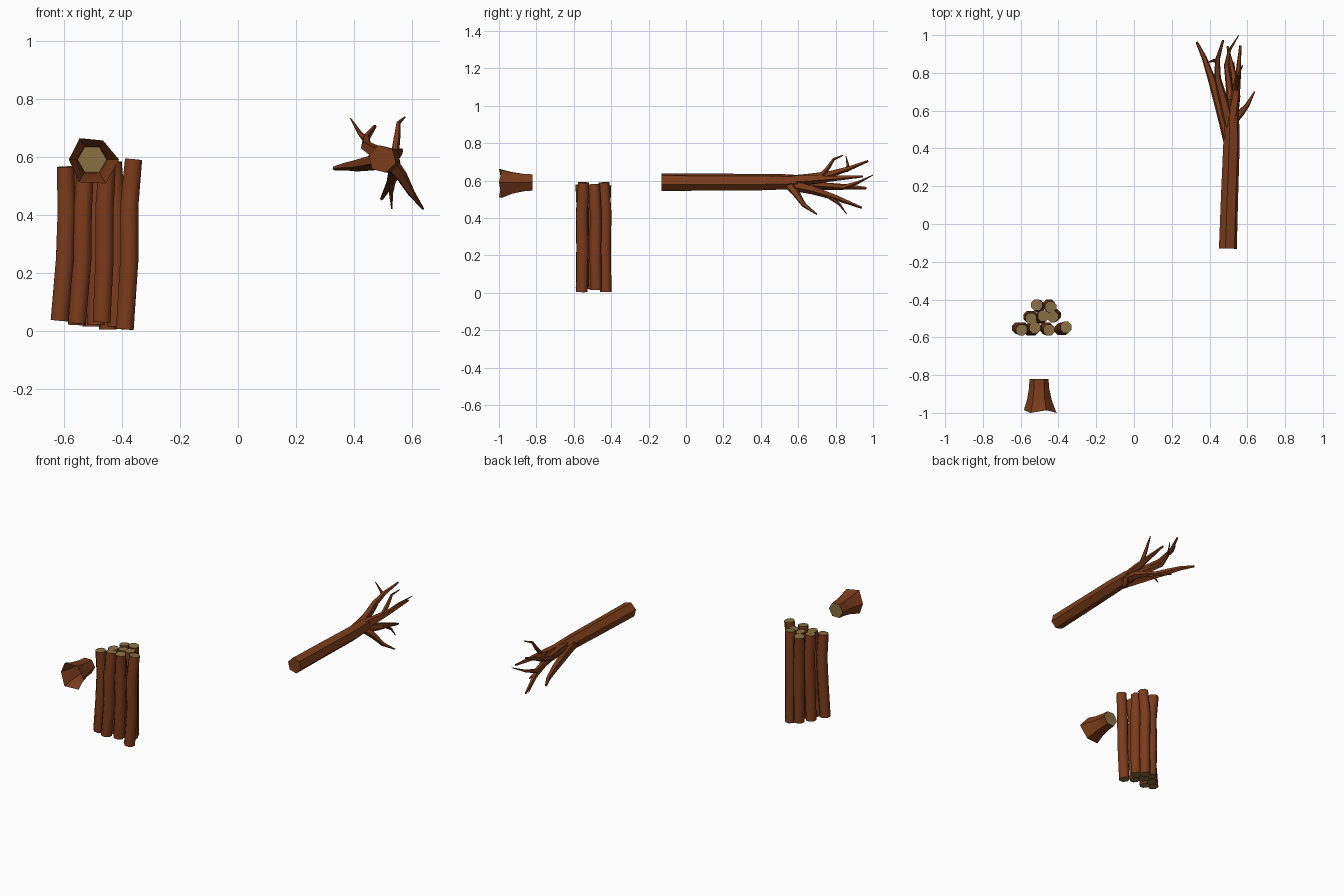
import bpy, bmesh, math
from mathutils import Vector


def material(name, color):
    m = bpy.data.materials.new(name)
    m.diffuse_color = color
    return m


BARK = material("bark", (0.2, 0.045, 0.011, 1))
WOOD = material("cut_wood", (0.25, 0.16, 0.055, 1))


def loft(name, rings, start=None, end=None, smooth=0):
    """Skin a list of point rings; start / end give the cap material index."""
    bm = bmesh.new()
    rows = [[bm.verts.new(p) for p in ring] for ring in rings]
    n = len(rows[0])
    for a, b in zip(rows, rows[1:]):
        for i in range(n):
            j = (i + 1) % n
            bm.faces.new((a[i], a[j], b[j], b[i]))
    if start is not None:
        bm.faces.new(rows[0][::-1]).material_index = start
    if end is not None:
        bm.faces.new(rows[-1]).material_index = end
    me = bpy.data.meshes.new(name)
    bm.to_mesh(me)
    bm.free()
    me.materials.append(BARK)
    me.materials.append(WOOD)
    ob = bpy.data.objects.new(name, me)
    bpy.context.collection.objects.link(ob)
    if smooth:
        bpy.ops.object.select_all(action='DESELECT')
        ob.select_set(True)
        bpy.context.view_layer.objects.active = ob
        bpy.ops.object.shade_smooth_by_angle(angle=math.radians(smooth))
    return ob


def tube(name, path, radii, sides, ref, start=0, end=0, smooth=0, turn=0.0):
    """Tapered tube along a path."""
    pts = [Vector(p) for p in path]
    rings = []
    for i, p in enumerate(pts):
        t = (pts[min(i + 1, len(pts) - 1)] - pts[max(i - 1, 0)]).normalized()
        u = t.cross(Vector(ref)).normalized()
        v = t.cross(u)
        rings.append([p + radii[i] * (math.cos(a) * u + math.sin(a) * v)
                      for a in (turn + math.tau * k / sides for k in range(sides))])
    return loft(name, rings, start, end, smooth)


# Stack of cut logs: x, y, bottom z, top z, sideways bend of the middle, lean
logs = [
    (-0.605, -0.555, 0.035, 0.565, 0.015, 0.01),
    (-0.54, -0.555, 0.025, 0.57, 0.005, 0.015),
    (-0.46, -0.555, 0.03, 0.58, 0.0, 0.01),
    (-0.375, -0.553, 0.005, 0.59, 0.0, 0.015),
    (-0.55, -0.495, 0.02, 0.57, 0.008, 0.005),
    (-0.485, -0.493, 0.02, 0.575, -0.008, 0.005),
    (-0.425, -0.485, 0.015, 0.58, 0.006, -0.005),
    (-0.51, -0.435, 0.015, 0.575, 0.006, -0.005),
    (-0.445, -0.433, 0.005, 0.59, -0.006, 0.004),
]
for i, (x, y, z0, z1, bend, lean) in enumerate(logs):
    s = -1 if i % 2 else 1
    h = z1 - z0
    tube(f"log_{i + 1}",
         [(x - lean, y + 0.004 * s, z0), (x + bend * 0.6, y, z0 + 0.4 * h),
          (x + bend, y + 0.003 * s, z0 + 0.72 * h), (x + lean, y - 0.006 * s, z1)],
         [0.033, 0.034, 0.034, 0.032], 8, (0, 1, 0), 1, 1, 50, math.pi / 8)

# Stump lying on its side, open at the flared root end
roots = [0.093, 0.076, 0.085, 0.08, 0.09, 0.095]
rings = []
for y, f, r in [(-0.99, 1, 0.05), (-0.93, 0.42, 0.05), (-0.87, 0.1, 0.05), (-0.82, 0, 0.05)]:
    ring = []
    for k in range(6):
        a = -math.tau * k / 6
        rad = r + f * (roots[-k % 6] - r)
        dy = f * (-0.01 if k % 2 == 0 else 0.005)
        ring.append((-0.503 + rad * math.cos(a), y + dy, 0.59 + rad * math.sin(a)))
    rings.append(ring)
loft("stump", rings, None, 1)

# Bare felled trunk
tube("trunk", [(0.497, -0.13, 0.592), (0.506, 0.15, 0.592), (0.516, 0.42, 0.592),
               (0.517, 0.56, 0.594), (0.515, 0.66, 0.594)],
     [0.049, 0.047, 0.045, 0.041, 0.022], 6, (0, 0, 1), turn=math.radians(15))

# Branches and twigs: path, base radius, tip radius
branches = {
    "left_branch": ([(0.51, 0.41, 0.59), (0.465, 0.58, 0.58), (0.41, 0.77, 0.57),
                     (0.372, 0.88, 0.567), (0.332, 0.963, 0.56)], 0.032, 0.007),
    "upper_branch": ([(0.505, 0.52, 0.60), (0.475, 0.65, 0.615), (0.442, 0.77, 0.635),
                      (0.442, 0.87, 0.665), (0.472, 0.973, 0.705)], 0.03, 0.006),
    "right_branch": ([(0.515, 0.54, 0.60), (0.535, 0.66, 0.605), (0.55, 0.78, 0.612),
                      (0.563, 0.945, 0.623)], 0.033, 0.006),
    "lower_branch": ([(0.52, 0.55, 0.58), (0.54, 0.68, 0.55), (0.525, 0.80, 0.51),
                      (0.495, 0.94, 0.455)], 0.031, 0.006),
    "drooping_branch": ([(0.525, 0.55, 0.58), (0.565, 0.59, 0.53), (0.60, 0.63, 0.47),
                         (0.638, 0.70, 0.42)], 0.027, 0.004),
    "middle_branch": ([(0.515, 0.58, 0.59), (0.505, 0.72, 0.575), (0.49, 0.84, 0.565),
                       (0.505, 0.92, 0.59), (0.555, 1.0, 0.63)], 0.024, 0.002),
    "upper_twig": ([(0.445, 0.86, 0.655), (0.42, 0.865, 0.68), (0.388, 0.855, 0.732)],
                   0.013, 0.002),
    "curled_twig": ([(0.54, 0.71, 0.61), (0.548, 0.76, 0.67), (0.552, 0.79, 0.715),
                     (0.575, 0.84, 0.736)], 0.015, 0.003),
    "lower_twig": ([(0.535, 0.74, 0.53), (0.527, 0.82, 0.475), (0.53, 0.86, 0.42)],
                   0.012, 0.002),
}
for name, (path, r0, r1) in branches.items():
    n = len(path) - 1
    radii = [r1 + (r0 - r1) * (1 - (i / n) ** 1.2) for i in range(n + 1)]
    tube(name, path, radii, 5, (0.3, 0.1, 1) if "branch" in name else (1, 0, 0.2))
